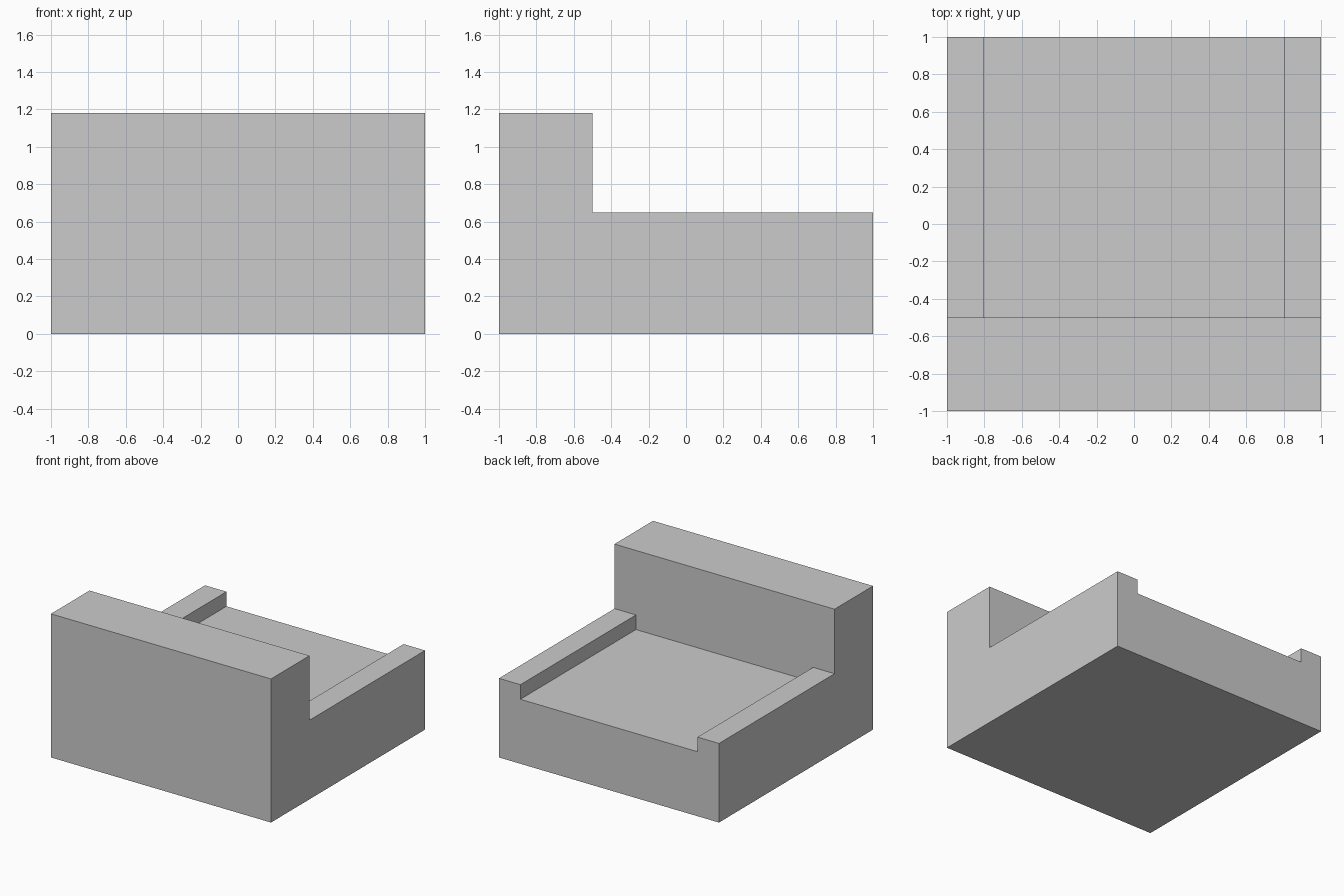
import bpy
import bmesh
from mathutils import Vector

if "Cube" in bpy.data.objects:
    bpy.data.objects.remove(bpy.data.objects["Cube"])


def box(name, low, high):
    """Axis-aligned block between two opposite corners."""
    low, high = Vector(low), Vector(high)
    bm = bmesh.new()
    bmesh.ops.create_cube(bm, size=1)
    bmesh.ops.scale(bm, vec=high - low, verts=bm.verts)
    mesh = bpy.data.meshes.new(name)
    bm.to_mesh(mesh)
    bm.free()
    obj = bpy.data.objects.new(name, mesh)
    obj.location = (low + high) / 2
    bpy.context.collection.objects.link(obj)
    return obj


SEAT_Z, ARM_Z, BACK_Z = 0.53, 0.65, 1.18
BACK_Y, ARM_X = -0.5, 0.805

# Solid seat block
box("seat", (-1, -1, 0), (1, 1, SEAT_Z))

# Thick backrest across the full width
box("backrest", (-1, -1, SEAT_Z), (1, BACK_Y, BACK_Z))

# Low armrests along both sides
box("left_armrest", (-1, BACK_Y, SEAT_Z), (-ARM_X, 1, ARM_Z))
box("right_armrest", (ARM_X, BACK_Y, SEAT_Z), (1, 1, ARM_Z))
